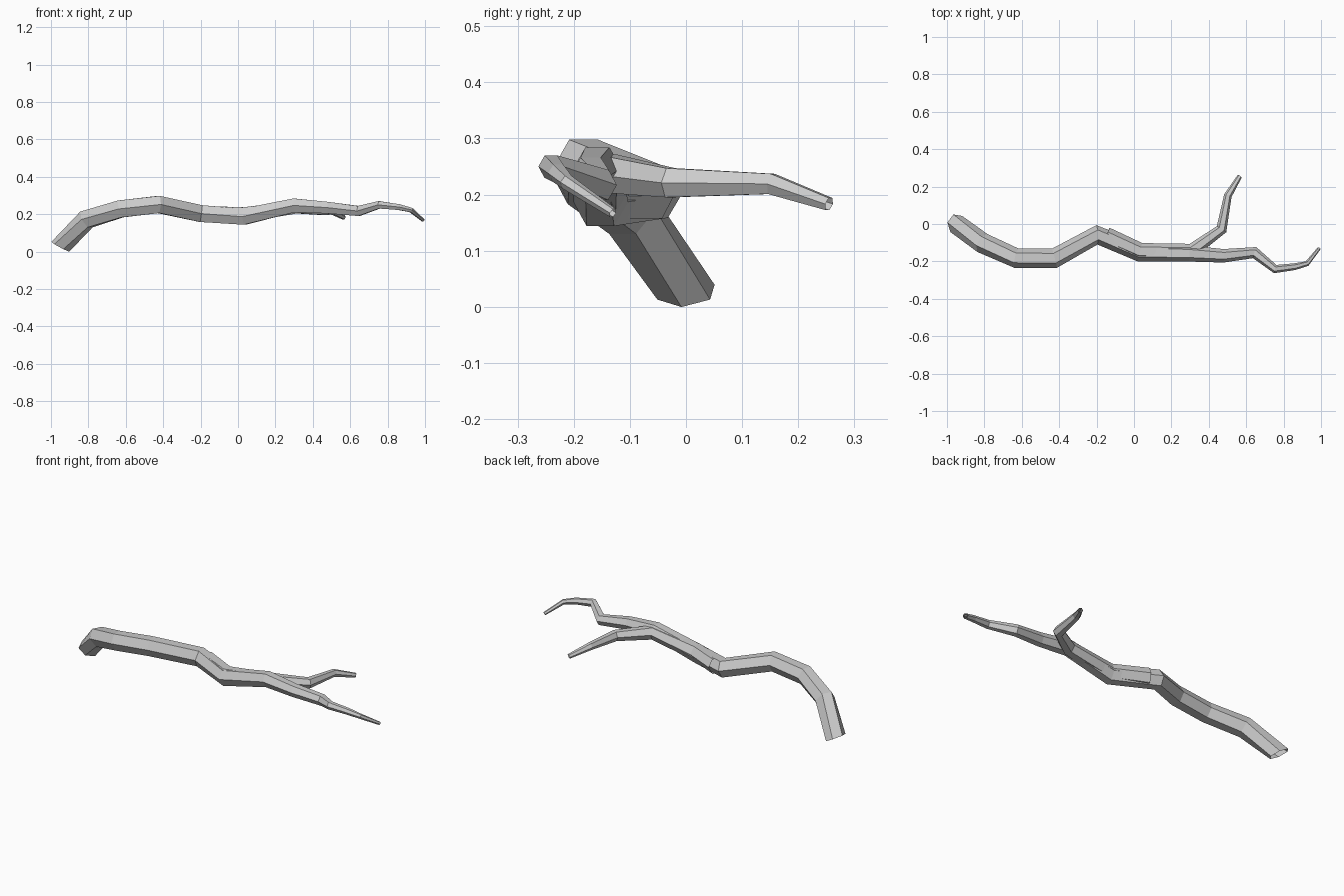
import bpy, bmesh, math
from mathutils import Vector

if "Cube" in bpy.data.objects:
    bpy.data.objects.remove(bpy.data.objects["Cube"])

SIDES = 6


def limb(name, stations, start_dir=None, start_roll=0.0):
    """Low-poly tube through stations (x, y, z, radius), open at its cut ends."""
    pts = [Vector(s[:3]) for s in stations]
    bm = bmesh.new()
    rings = []
    for i, p in enumerate(pts):
        # ring plane bisects the neighbouring segments
        d_in = (p - pts[i - 1]).normalized() if i else Vector()
        d_out = (pts[i + 1] - p).normalized() if i < len(pts) - 1 else Vector()
        t = (d_in + d_out).normalized()
        if i == 0 and start_dir:
            t = Vector(start_dir).normalized()
        side = t.cross(Vector((0, 0, 1))).normalized()
        up = side.cross(t)
        roll = start_roll if i == 0 else 0.0
        ring = []
        for k in range(SIDES):
            a = roll + math.tau * k / SIDES
            ring.append(bm.verts.new(p + (side * math.cos(a) + up * math.sin(a)) * stations[i][3]))
        rings.append(ring)
    for a, b in zip(rings, rings[1:]):
        for k in range(SIDES):
            n = (k + 1) % SIDES
            bm.faces.new((a[k], b[k], b[n], a[n]))
    bmesh.ops.recalc_face_normals(bm, faces=bm.faces)
    me = bpy.data.meshes.new(name)
    bm.to_mesh(me)
    bm.free()
    ob = bpy.data.objects.new(name, me)
    bpy.context.collection.objects.link(ob)
    return ob


# main bough, from the thick cut end to the thin tip
limb("main_branch", [
    (-0.95, 0.0, 0.026, 0.055),
    (-0.81, -0.102, 0.172, 0.055),
    (-0.628, -0.183, 0.228, 0.053),
    (-0.425, -0.183, 0.252, 0.053),
    (-0.198, -0.058, 0.203, 0.052),
    (0.032, -0.152, 0.187, 0.05),
    (0.30, -0.158, 0.247, 0.043),
    (0.478, -0.17, 0.235, 0.036),
    (0.645, -0.153, 0.217, 0.031),
    (0.755, -0.241, 0.25, 0.023),
    (0.86, -0.228, 0.238, 0.018),
    (0.925, -0.212, 0.222, 0.014),
    (0.99, -0.13, 0.167, 0.009),
], start_dir=(0.47, -0.08, 0.87), start_roll=math.radians(30))

# side twig, growing out of the bough and forking to the back
limb("side_branch", [
    (-0.15, -0.065, 0.2, 0.049),
    (0.035, -0.147, 0.197, 0.046),
    (0.31, -0.143, 0.238, 0.039),
    (0.468, -0.028, 0.221, 0.03),
    (0.502, 0.152, 0.219, 0.021),
    (0.565, 0.255, 0.183, 0.013),
])
